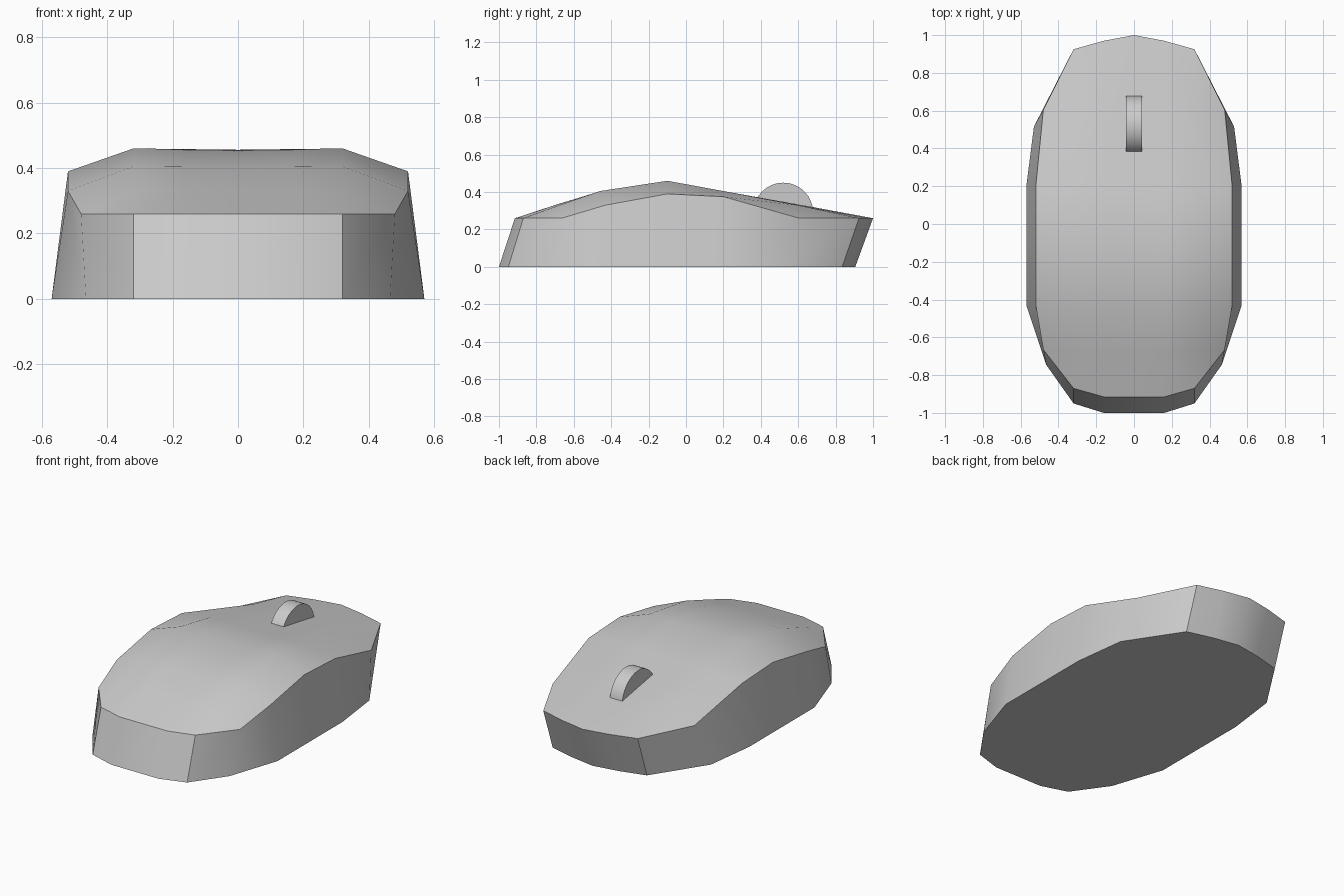
import bpy, bmesh, math

if "Cube" in bpy.data.objects:
    bpy.data.objects.remove(bpy.data.objects["Cube"])

# Half of the top shell: rows front to back, each from the centre line out to the rim
rows = [
    [(0, 1.0, .26), (.16, .97, .26), (.32, .925, .26)],
    [(0, .605, .333), (.16, .605, .332), (.32, .605, .328), (.48, .605, .26)],
    [(0, .2, .402), (.16, .2, .403), (.32, .2, .405), (.52, .2, .375)],
    [(0, -.1, .456), (.16, -.1, .458), (.32, -.1, .46), (.52, -.1, .39)],
    [(0, -.46, .403), (.16, -.46, .404), (.32, -.46, .405), (.52, -.43, .33)],
    [(0, -.68, .337), (.16, -.68, .336), (.32, -.67, .332), (.48, -.665, .26)],
    [(0, -.915, .26), (.16, -.915, .26), (.32, -.87, .26)],
]
# Matching outline on the table, front centre round to back centre
base = [(0, .905), (.16, .878), (.32, .835), (.53, .515), (.57, .2), (.57, -.1),
        (.57, -.43), (.465, -.745), (.32, -.95), (.16, -1.0), (0, -1.0)]

# Mouse body
bm = bmesh.new()
top = [[bm.verts.new(p) for p in r] for r in rows]
for a, b in zip(top, top[1:]):
    n = min(len(a), len(b))
    for i in range(n - 1):
        bm.faces.new((a[i], a[i + 1], b[i + 1], b[i]))
    if len(a) != len(b):  # corner triangles at nose and tail
        longer = a if len(a) > len(b) else b
        bm.faces.new((a[2], longer[3], b[2]))
rim = top[0] + [r[3] for r in top[1:-1]] + top[-1][::-1]
foot = [bm.verts.new((x, y, 0)) for x, y in base]
for i in range(len(rim) - 1):
    bm.faces.new((rim[i], rim[i + 1], foot[i + 1], foot[i]))
bm.faces.new(foot)

# Mirror the half across x = 0
bmesh.ops.mirror(bm, geom=bm.verts[:] + bm.edges[:] + bm.faces[:], axis='X', merge_dist=1e-4)
bmesh.ops.remove_doubles(bm, verts=bm.verts[:], dist=1e-4)
bmesh.ops.recalc_face_normals(bm, faces=bm.faces[:])
mesh = bpy.data.meshes.new("mouse_body")
bm.to_mesh(mesh)
bm.free()
body = bpy.data.objects.new("mouse_body", mesh)
bpy.context.collection.objects.link(body)

# Scroll wheel
bpy.ops.mesh.primitive_cylinder_add(vertices=32, radius=.16, depth=.084,
                                    location=(0, .52, .29), rotation=(0, math.pi / 2, 0))
wheel = bpy.context.object
wheel.name = "scroll_wheel"

# Smooth shading with sharp edges kept
for ob in (body, wheel):
    bpy.ops.object.select_all(action='DESELECT')
    ob.select_set(True)
    bpy.context.view_layer.objects.active = ob
    bpy.ops.object.shade_smooth_by_angle(angle=math.radians(30))
